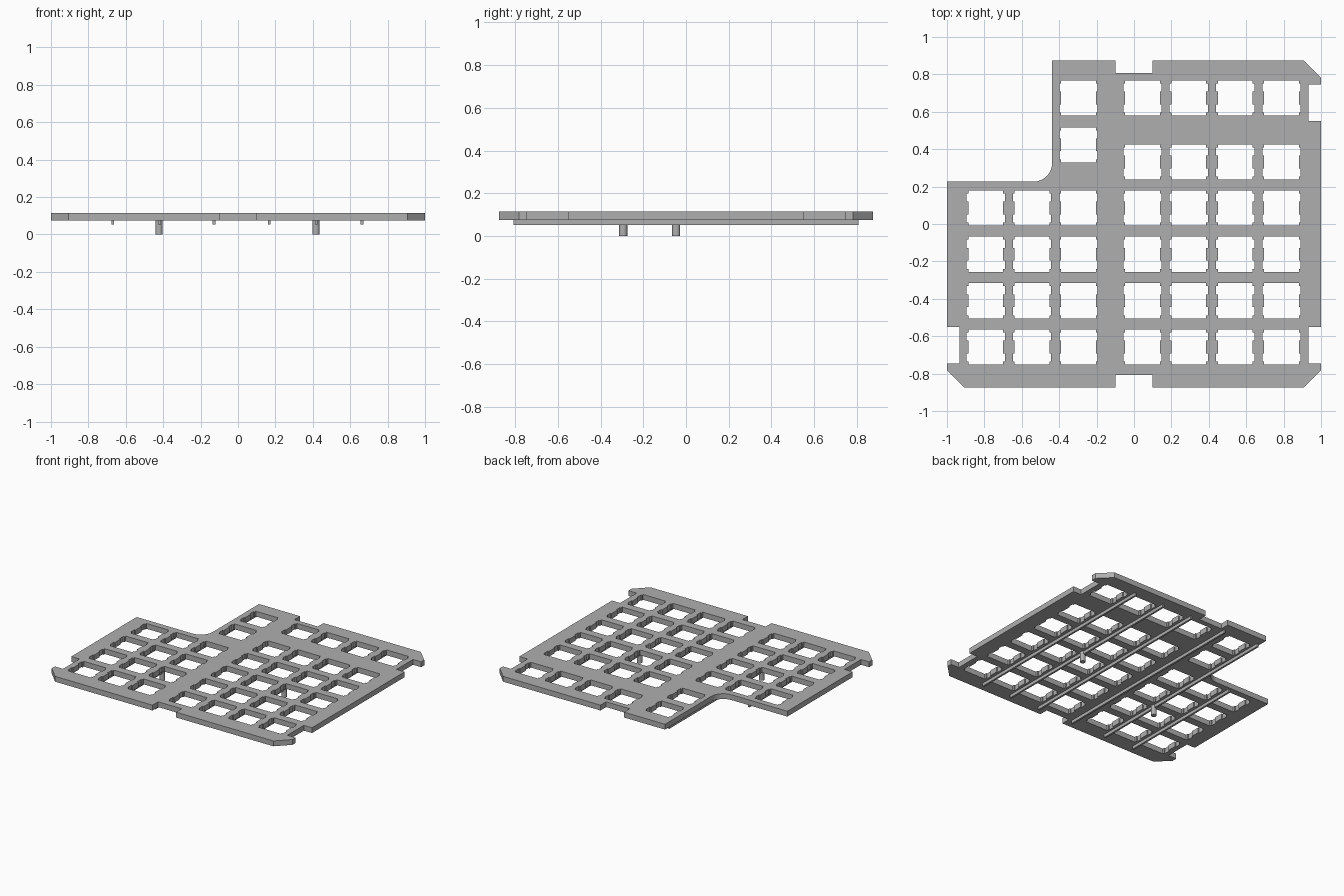
import bpy, bmesh, math

if "Cube" in bpy.data.objects:
    bpy.data.objects.remove(bpy.data.objects["Cube"], do_unlink=True)

grey = bpy.data.materials.new("plain grey")
grey.use_nodes = True
colour = (0.43, 0.43, 0.43, 1)
grey.diffuse_color = colour
grey.node_tree.nodes["Principled BSDF"].inputs["Base Color"].default_value = colour

PLATE_BOTTOM, PLATE_TOP, RIB_BOTTOM = 0.075, 0.115, 0.052


def finish(name, bm):
    bmesh.ops.recalc_face_normals(bm, faces=bm.faces)
    mesh = bpy.data.meshes.new(name)
    bm.to_mesh(mesh)
    bm.free()
    mesh.materials.append(grey)
    obj = bpy.data.objects.new(name, mesh)
    bpy.context.collection.objects.link(obj)
    return obj


def add_loop(bm, points):
    verts = [bm.verts.new((x, y, PLATE_BOTTOM)) for x, y in points]
    for a, b in zip(verts, verts[1:] + verts[:1]):
        bm.edges.new((a, b))


def switch_hole(cx, cy):
    # Square opening with two shallow clip notches on each side
    w, n, h, lo, hi = 0.093, 0.102, 0.094, 0.034, 0.078
    side = [(w, -h), (w, -hi), (n, -hi), (n, -lo), (w, -lo),
            (w, lo), (n, lo), (n, hi), (w, hi), (w, h)]
    return [(cx + s * x, cy + s * y) for s in (1, -1) for x, y in side]


# Plate outline, counter-clockwise, with edge notches and chamfered corners
W, D, C = 1.0, 0.875, 0.093
IN_X, IN_Y, TAB = 0.932, 0.808, 0.098
NEAR, FAR = 0.55, 0.745
STEP_X, STEP_Y, R = -0.438, 0.226, 0.1
outline = [(-W + C, -D), (-TAB, -D), (-TAB, -IN_Y), (TAB, -IN_Y), (TAB, -D),
           (W - C, -D), (W, -D + C), (W, -FAR), (IN_X, -FAR), (IN_X, -NEAR),
           (W, -NEAR), (W, NEAR), (IN_X, NEAR), (IN_X, FAR), (W, FAR),
           (W, D - C), (W - C, D), (TAB, D), (TAB, IN_Y), (-TAB, IN_Y),
           (-TAB, D), (STEP_X, D)]
# Rounded inside corner
for i in range(13):
    t = math.radians(-90 * i / 12)
    outline.append((STEP_X - R + R * math.cos(t), STEP_Y + R + R * math.sin(t)))
outline += [(-W, STEP_Y), (-W, -NEAR), (-IN_X, -NEAR), (-IN_X, -FAR),
            (-W, -FAR), (-W, -D + C)]

# Switch openings: a left block, a right block and a short inner column
PITCH = 0.248
left = [-0.297 - PITCH * i for i in range(3)]
right = [0.045 + PITCH * i for i in range(4)]
rows = [0.086 - PITCH * i for i in range(4)]
centres = [(x, y) for x in left + right for y in rows]
centres += [(x, y) for x in right for y in (0.674, 0.332)]
centres += [(left[0], y) for y in (0.674, 0.423)]

bm = bmesh.new()
add_loop(bm, outline)
for cx, cy in centres:
    add_loop(bm, switch_hole(cx, cy))
bmesh.ops.triangle_fill(bm, use_beauty=True, use_dissolve=False, edges=bm.edges[:])
result = bmesh.ops.extrude_face_region(bm, geom=bm.faces[:])
for v in result["geom"]:
    if isinstance(v, bmesh.types.BMVert):
        v.co.z = PLATE_TOP
finish("switch_plate", bm)

# Stiffening ribs under the plate
for i, x in enumerate((-0.67, -0.42, -0.128, 0.168, 0.418, 0.663)):
    y0, y1 = -IN_Y, (0.21 if i == 0 else IN_Y)
    bm = bmesh.new()
    bmesh.ops.create_cube(bm, size=1)
    for v in bm.verts:
        v.co.x = x + v.co.x * 0.014
        v.co.y = y0 if v.co.y < 0 else y1
        v.co.z = RIB_BOTTOM if v.co.z < 0 else PLATE_BOTTOM
    finish(f"rib_{i + 1}", bm)

# Support pegs
for name, x, y in (("left_peg", 0.417, -0.046), ("right_peg", -0.422, -0.294)):
    bm = bmesh.new()
    bmesh.ops.create_cone(bm, cap_ends=True, segments=24, radius1=0.019,
                          radius2=0.019, depth=PLATE_BOTTOM)
    bmesh.ops.translate(bm, verts=bm.verts, vec=(x, y, PLATE_BOTTOM / 2))
    peg = finish(name, bm)
    for poly in peg.data.polygons:
        poly.use_smooth = abs(poly.normal.z) < 0.5
    peg.data.set_sharp_from_angle(angle=math.radians(40))
